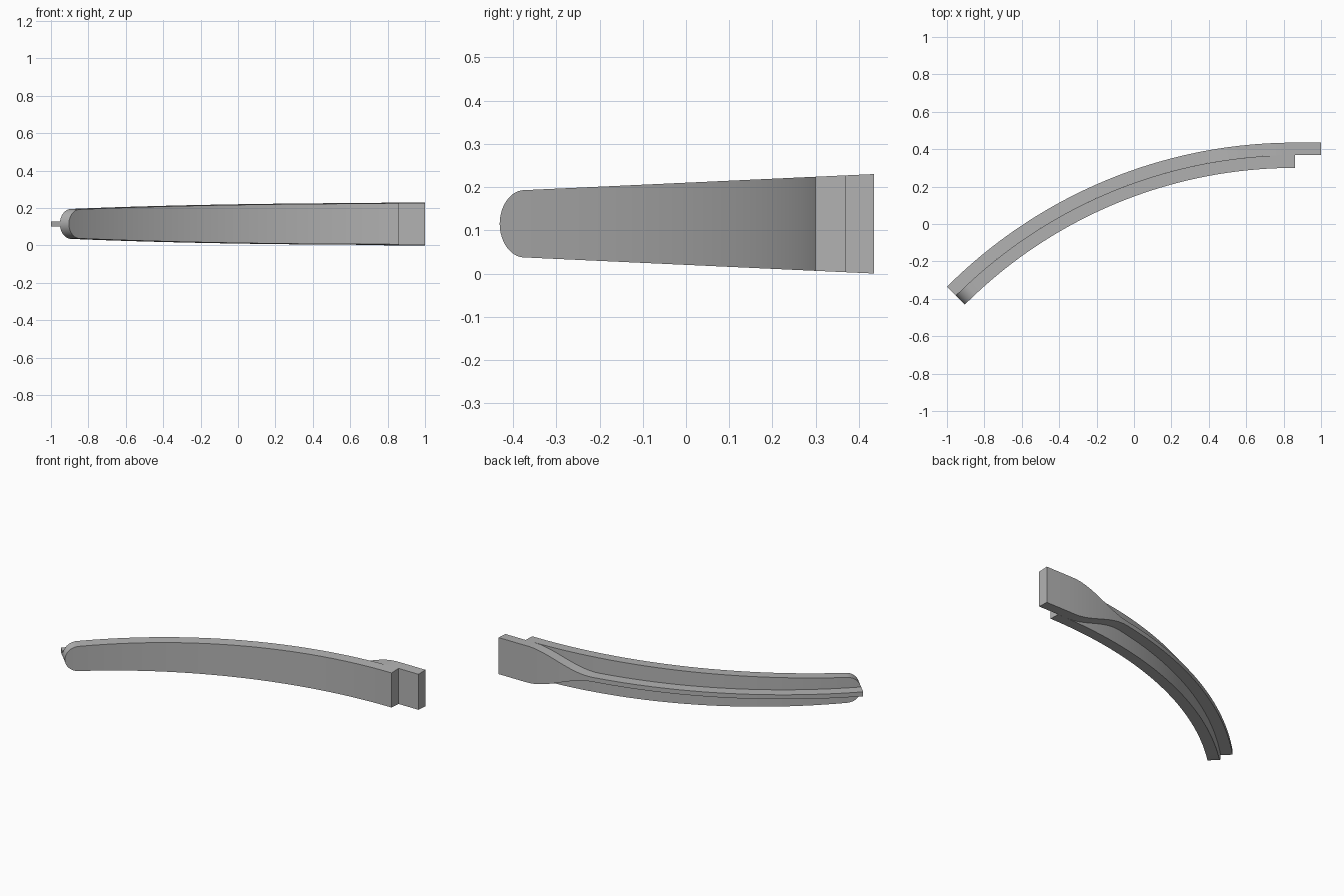
import bpy, bmesh, math

cube = bpy.data.objects.get("Cube")
if cube:
    bpy.data.objects.remove(cube, do_unlink=True)

# Arc the whole lever follows
CX, CY = 0.86, -2.195
R_IN, R_MID, R_OUT = 2.495, 2.563, 2.63
SWEEP = math.radians(45)
Z_MID = 0.115
TIP_R = 0.078
RIB_HALF = 0.014

grey = bpy.data.materials.new("plain grey")
grey.use_nodes = True
colour = (0.45, 0.45, 0.45, 1)
grey.diffuse_color = colour
grey.node_tree.nodes["Principled BSDF"].inputs["Base Color"].default_value = colour


def on_arc(radius, angle):
    return CX - radius * math.sin(angle), CY + radius * math.cos(angle)


def taper(y):
    """Half height, shrinking evenly toward the front."""
    return Z_MID - 0.046 * (0.435 - y)


def sweep_part(name, sections):
    """Skin a row of sections, each ((x, y, half), (x, y, half)) inner and outer."""
    bm = bmesh.new()
    rings = []
    for (xi, yi, hi), (xo, yo, ho) in sections:
        corners = ((xi, yi, -hi), (xi, yi, hi), (xo, yo, ho), (xo, yo, -ho))
        rings.append([bm.verts.new((x, y, Z_MID + z)) for x, y, z in corners])
    for a, b in zip(rings, rings[1:]):
        for i in range(4):
            j = (i + 1) % 4
            bm.faces.new((a[i], a[j], b[j], b[i]))
    bm.faces.new(rings[0])
    bm.faces.new(rings[-1][::-1])
    bmesh.ops.remove_doubles(bm, verts=bm.verts, dist=1e-5)
    bmesh.ops.recalc_face_normals(bm, faces=bm.faces)
    mesh = bpy.data.meshes.new(name)
    bm.to_mesh(mesh)
    bm.free()
    mesh.materials.append(grey)
    obj = bpy.data.objects.new(name, mesh)
    bpy.context.collection.objects.link(obj)
    bpy.ops.object.select_all(action="DESELECT")
    obj.select_set(True)
    bpy.context.view_layer.objects.active = obj
    bpy.ops.object.shade_smooth_by_angle(angle=math.radians(30))


# Front plate: tapered band with a half-round tip
cap = TIP_R / R_IN
body = [(SWEEP - cap) * i / 48 for i in range(49)]
tip = [math.pi / 2 * i / 16 for i in range(1, 17)]
stations = [(a, 1) for a in body]
stations += [(SWEEP - cap + cap * math.sin(p), math.cos(p)) for p in tip]
plate = []
for angle, scale in stations:
    ends = [on_arc(r, angle) for r in (R_IN, R_MID)]
    plate.append([(x, y, taper(y) * scale) for x, y in ends])
sweep_part("front_plate", plate)


# Back rib: full-height end block flowing into a thin spine
def rib_half(x, y):
    t = min(max((0.80 - x) / 0.42, 0), 1)
    t = t * t * (3 - 2 * t)
    return taper(y) * (1 - t) + RIB_HALF * t


rib = [[(1, CY + r, taper(CY + r)) for r in (R_MID, R_OUT)]]
for i in range(97):
    angle = SWEEP * i / 96
    ends = [on_arc(r, angle) for r in (R_MID, R_OUT)]
    rib.append([(x, y, rib_half(x, y)) for x, y in ends])
sweep_part("back_rib", rib)
